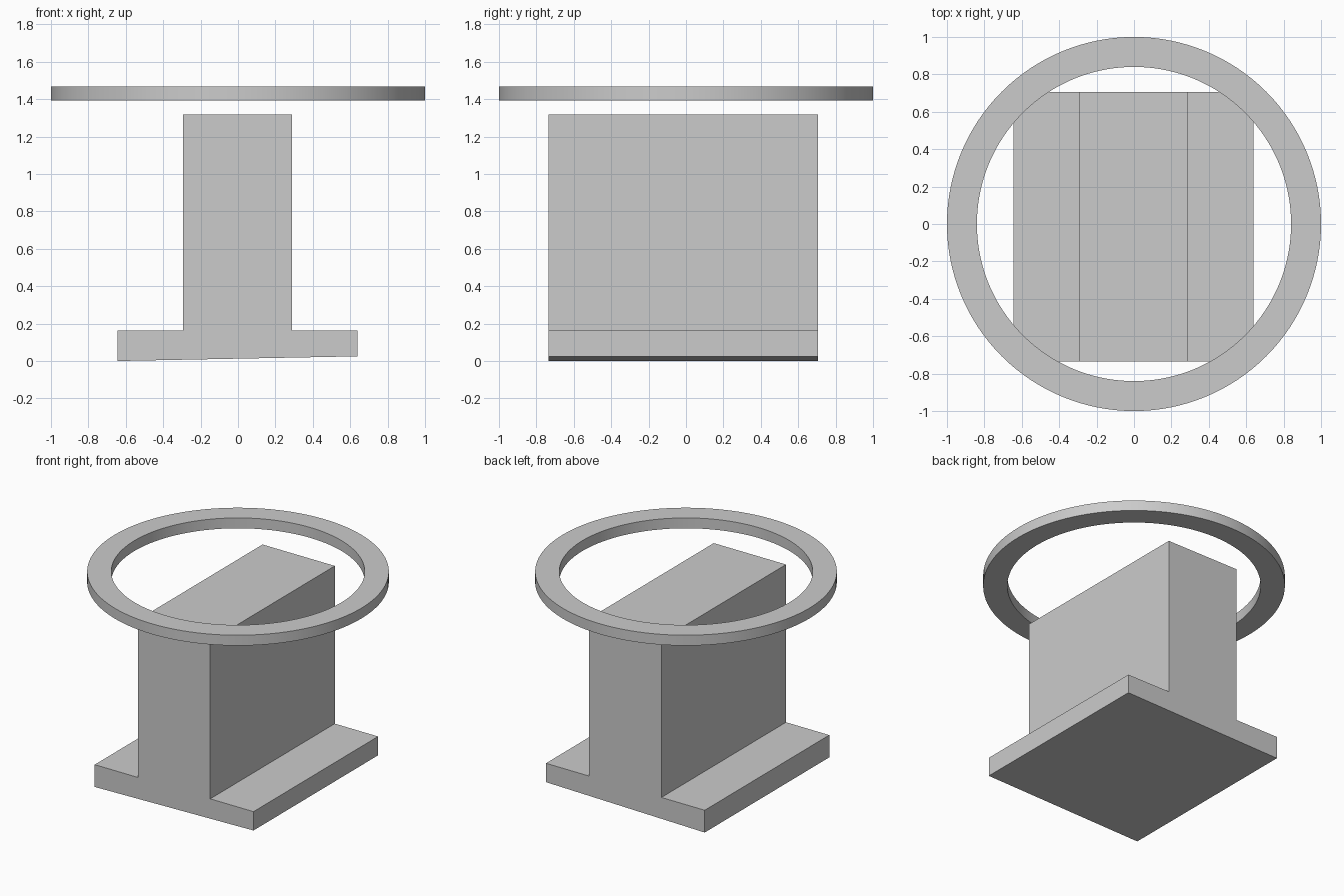
import bpy
import bmesh
import math

if "Cube" in bpy.data.objects:
    bpy.data.objects.remove(bpy.data.objects["Cube"], do_unlink=True)

grey = bpy.data.materials.new("light_grey")
grey.use_nodes = True
colour = (0.6, 0.6, 0.6, 1)
grey.diffuse_color = colour
grey.node_tree.nodes["Principled BSDF"].inputs["Base Color"].default_value = colour


def finish(name, bm):
    bmesh.ops.recalc_face_normals(bm, faces=bm.faces)
    mesh = bpy.data.meshes.new(name)
    bm.to_mesh(mesh)
    bm.free()
    mesh.materials.append(grey)
    obj = bpy.data.objects.new(name, mesh)
    bpy.context.collection.objects.link(obj)
    return obj


# Upright block with side flanges and a slightly sloping underside
outline = [(-0.645, 0), (0.64, 0.025), (0.64, 0.163), (0.29, 0.163),
           (0.29, 1.317), (-0.295, 1.317), (-0.295, 0.163), (-0.645, 0.163)]
front_y, back_y = -0.735, 0.705
bm = bmesh.new()
face = bm.faces.new([bm.verts.new((x, front_y, z)) for x, z in outline])
extruded = bmesh.ops.extrude_face_region(bm, geom=[face])["geom"]
bmesh.ops.translate(bm, vec=(0, back_y - front_y, 0),
                    verts=[v for v in extruded if isinstance(v, bmesh.types.BMVert)])
finish("flanged_block", bm)

# Flat ring floating above the block
section = [(0.84, 1.392), (1, 1.392), (1, 1.468), (0.84, 1.468)]
bm = bmesh.new()
verts = [bm.verts.new((r, 0, z)) for r, z in section]
edges = [bm.edges.new((verts[i - 1], verts[i])) for i in range(len(verts))]
bmesh.ops.spin(bm, geom=verts + edges, cent=(0, 0, 0), axis=(0, 0, 1),
               angle=math.tau, steps=128, use_merge=True)
bmesh.ops.remove_doubles(bm, verts=bm.verts, dist=0.0001)
ring = finish("floating_ring", bm)

bpy.ops.object.select_all(action="DESELECT")
ring.select_set(True)
bpy.context.view_layer.objects.active = ring
bpy.ops.object.shade_smooth_by_angle(angle=math.radians(30))
